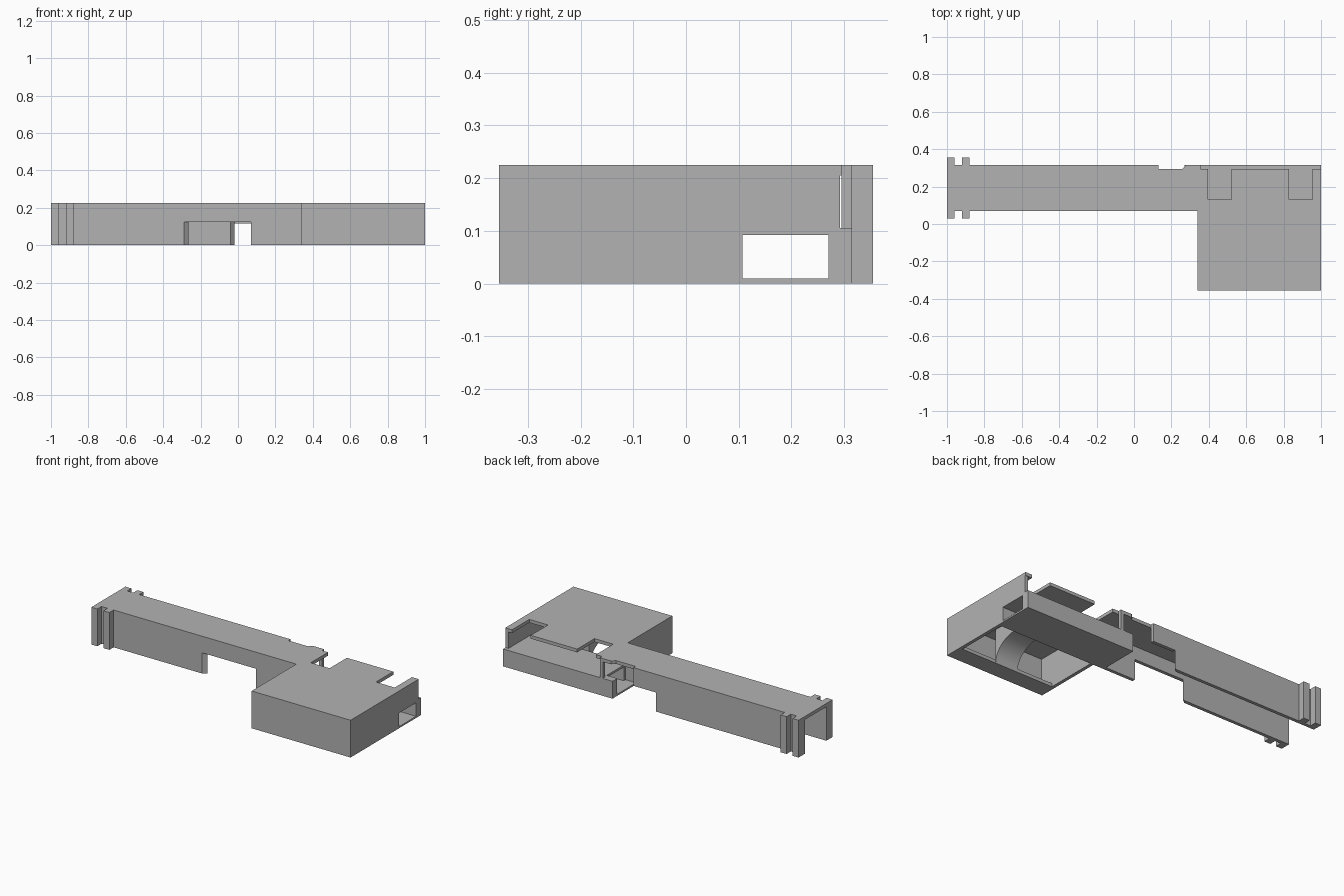
import bpy
import bmesh
import math
from mathutils import Vector

cube = bpy.data.objects.get("Cube")
if cube:
    bpy.data.objects.remove(cube, do_unlink=True)

grey = bpy.data.materials.new("plain_grey")
grey.use_nodes = True
grey.diffuse_color = (0.45, 0.45, 0.45, 1)
grey.node_tree.nodes["Principled BSDF"].inputs["Base Color"].default_value = (0.45, 0.45, 0.45, 1)

TOP, SKIN = 0.225, 0.02
UNDER = TOP - SKIN          # underside of the roof
SHELF = 0.105               # top of the cable tunnel
BACK, FRONT = 0.315, 0.07   # outer faces of the arm


def prism(name, points, lo, hi, axis="z"):
    """Extrude a flat outline along z, or a (y, z) outline along x."""
    bm = bmesh.new()
    place = (lambda a, b: (a, b, lo)) if axis == "z" else (lambda a, b: (lo, a, b))
    face = bm.faces.new([bm.verts.new(place(a, b)) for a, b in points])
    step = Vector((0, 0, hi - lo)) if axis == "z" else Vector((hi - lo, 0, 0))
    new = bmesh.ops.extrude_face_region(bm, geom=[face])["geom"]
    bmesh.ops.translate(bm, vec=step, verts=[v for v in new if isinstance(v, bmesh.types.BMVert)])
    bmesh.ops.recalc_face_normals(bm, faces=bm.faces)
    mesh = bpy.data.meshes.new(name)
    bm.to_mesh(mesh)
    bm.free()
    mesh.materials.append(grey)
    obj = bpy.data.objects.new(name, mesh)
    bpy.context.collection.objects.link(obj)
    return obj


def box(name, x0, x1, y0, y1, z0, z1):
    return prism(name, [(x0, y0), (x1, y0), (x1, y1), (x0, y1)], z0, z1)


# One roof over arm and case, with the rear notches
prism("roof", [
    (-1, FRONT), (0.34, FRONT), (0.34, -0.355), (1, -0.355), (1, 0.295),
    (0.955, 0.295), (0.955, 0.13), (0.83, 0.13), (0.83, 0.295),
    (0.52, 0.295), (0.52, 0.13), (0.395, 0.13), (0.395, 0.295),
    (0.355, 0.295), (0.355, BACK), (0.28, BACK), (0.26, 0.295),
    (0.13, 0.295), (0.13, BACK), (-1, BACK)], UNDER, TOP)

# Arm walls, with slanted ends beside the side openings
prism("arm_front_wall", [(-1, FRONT), (-0.29, FRONT), (-0.265, FRONT + SKIN),
                         (-1, FRONT + SKIN)], 0, UNDER)
box("arm_front_bridge", -0.29, 0.07, FRONT, FRONT + SKIN, 0.125, UNDER)
box("arm_front_wall_inner", 0.07, 0.34, FRONT, FRONT + SKIN, 0, UNDER)
prism("arm_rear_wall", [(-1, BACK - SKIN), (-0.04, BACK - SKIN), (-0.02, BACK),
                        (-1, BACK)], 0, UNDER)
box("arm_rear_bridge", -0.02, 0.13, BACK - SKIN, BACK, 0.115, UNDER)
box("rear_post", 0.335, 0.355, BACK - SKIN, BACK, SHELF, UNDER)

# Paired guide ribs at the open end of the arm
for label, x in (("outer", -1), ("inner", -0.92)):
    box(f"front_{label}_rib", x, x + 0.04, 0.03, FRONT, 0, TOP)
    box(f"rear_{label}_rib", x, x + 0.04, BACK, 0.355, 0, TOP)

# Case walls
box("case_front_wall", 0.34, 1, -0.355, -0.335, 0, UNDER)
box("case_inner_wall", 0.34, 0.36, -0.335, FRONT, 0, UNDER)
box("case_end_wall", 0.98, 1, -0.335, FRONT, 0, UNDER)
box("case_end_wall_upper", 0.98, 1, FRONT, 0.292, SHELF, UNDER)
box("case_front_ledge", 0.36, 0.98, -0.335, -0.25, 0, SKIN)

# Tunnel along the rear of the case, open at the end window
box("tunnel_floor", 0.27, 1, FRONT + SKIN, 0.27, 0, 0.01)
box("tunnel_roof", 0.34, 1, 0.107, 0.27, 0.092, SHELF)
box("tunnel_front_wall", 0.34, 1, FRONT, 0.107, 0, SHELF)
box("tunnel_rear_wall", 0.27, 1, 0.27, BACK, 0, SHELF)

# Arched cradle under the roof
arch = [(-0.09 + 0.16 * math.cos(a), 0.13 * math.sin(a))
        for a in (math.pi * i / 24 for i in range(25))]
cradle = prism("arched_cradle", arch + [(-0.25, UNDER), (FRONT, UNDER)], 0.6, 0.75, "x")
bpy.context.view_layer.objects.active = cradle
cradle.select_set(True)
bpy.ops.object.shade_smooth_by_angle(angle=math.radians(30))
